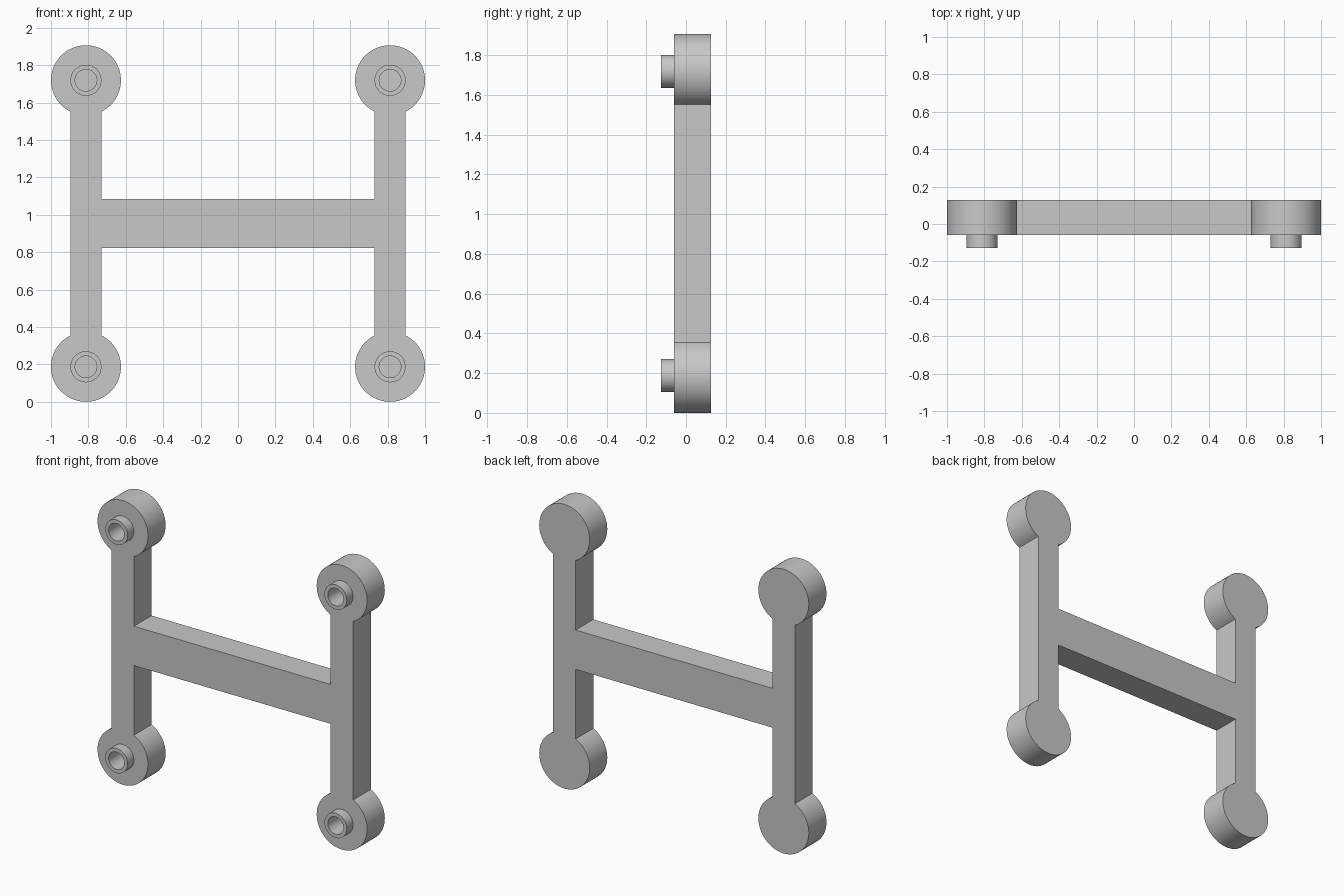
import bpy, bmesh, math
from mathutils import Matrix

cube = bpy.data.objects.get("Cube")
if cube:
    bpy.data.objects.remove(cube, do_unlink=True)

# Main sizes
MID_Z = 0.953            # height of the frame centre
PAD_X, PAD_Z = 0.813, 0.766   # pad centre offsets from the frame centre
PAD_R, BAR = 0.187, 0.083     # pad radius, half width of uprights
CROSS = 0.132            # half height of the crossbar
FRONT, BACK = -0.06, 0.127
PEG_FRONT, PEG_R, HOLE_R, HOLE_END = -0.127, 0.083, 0.058, 0.06
STEPS = 64

grey = bpy.data.materials.new("light grey")
grey.use_nodes = True
grey.diffuse_color = (0.58, 0.58, 0.58, 1)
grey.node_tree.nodes["Principled BSDF"].inputs["Base Color"].default_value = grey.diffuse_color


def make_object(name, bm):
    bmesh.ops.recalc_face_normals(bm, faces=bm.faces)
    mesh = bpy.data.meshes.new(name)
    bm.to_mesh(mesh)
    bm.free()
    mesh.materials.append(grey)
    obj = bpy.data.objects.new(name, mesh)
    bpy.context.collection.objects.link(obj)
    return obj


def activate(obj):
    bpy.ops.object.select_all(action='DESELECT')
    obj.select_set(True)
    bpy.context.view_layer.objects.active = obj


def smooth(obj):
    activate(obj)
    bpy.ops.object.shade_smooth_by_angle(angle=math.radians(30))


# Frame: one quarter outline, mirrored into an H with round ends, then extruded
half = math.asin(BAR / PAD_R)
start, sweep = -math.pi / 2 - half, 2 * math.pi - 2 * half
quarter = [(PAD_X - BAR, CROSS)]
for i in range(STEPS + 1):
    a = start - sweep * i / STEPS
    quarter.append((PAD_X + PAD_R * math.cos(a), PAD_Z + PAD_R * math.sin(a)))

outline = []
for sx, sz in ((1, 1), (1, -1), (-1, -1), (-1, 1)):
    part = [(sx * x, sz * z) for x, z in quarter]
    outline += part if sx * sz > 0 else part[::-1]

bm = bmesh.new()
face = bm.faces.new([bm.verts.new((x, FRONT, MID_Z + z)) for x, z in outline])
ext = bmesh.ops.extrude_face_region(bm, geom=[face], use_keep_orig=True)
moved = [v for v in ext["geom"] if isinstance(v, bmesh.types.BMVert)]
bmesh.ops.translate(bm, verts=moved, vec=(0, BACK - FRONT, 0))
frame = make_object("frame", bm)

corners = [(name, sx * PAD_X, MID_Z + sz * PAD_Z) for name, sx, sz in (
    ("upper_left", 1, 1), ("upper_right", -1, 1),
    ("lower_left", 1, -1), ("lower_right", -1, -1))]

# Blind holes bored into the pads
bm = bmesh.new()
for _, x, z in corners:
    place = Matrix.Translation((x, (PEG_FRONT + HOLE_END) / 2, z)) @ Matrix.Rotation(math.pi / 2, 4, 'X')
    bmesh.ops.create_cone(bm, cap_ends=True, segments=48, radius1=HOLE_R, radius2=HOLE_R,
                          depth=HOLE_END - PEG_FRONT, matrix=place)
cutter = make_object("hole_cutter", bm)
cutter.hide_render = True
activate(frame)
mod = frame.modifiers.new("holes", 'BOOLEAN')
mod.operation, mod.solver, mod.object = 'DIFFERENCE', 'EXACT', cutter
bpy.ops.object.modifier_apply(modifier=mod.name)
bpy.data.objects.remove(cutter, do_unlink=True)
smooth(frame)

# Hollow pegs: a lathed tube on the front of each pad
for name, x, z in corners:
    bm = bmesh.new()
    profile = [(PEG_R, FRONT), (PEG_R, PEG_FRONT), (HOLE_R, PEG_FRONT), (HOLE_R, FRONT)]
    verts = [bm.verts.new((x + r, y, z)) for r, y in profile]
    edges = [bm.edges.new(pair) for pair in zip(verts, verts[1:])]
    bmesh.ops.spin(bm, geom=verts + edges, cent=(x, 0, z), axis=(0, 1, 0),
                   angle=2 * math.pi, steps=48, use_merge=True)
    bmesh.ops.remove_doubles(bm, verts=bm.verts, dist=0.0001)
    smooth(make_object(name + "_peg", bm))
